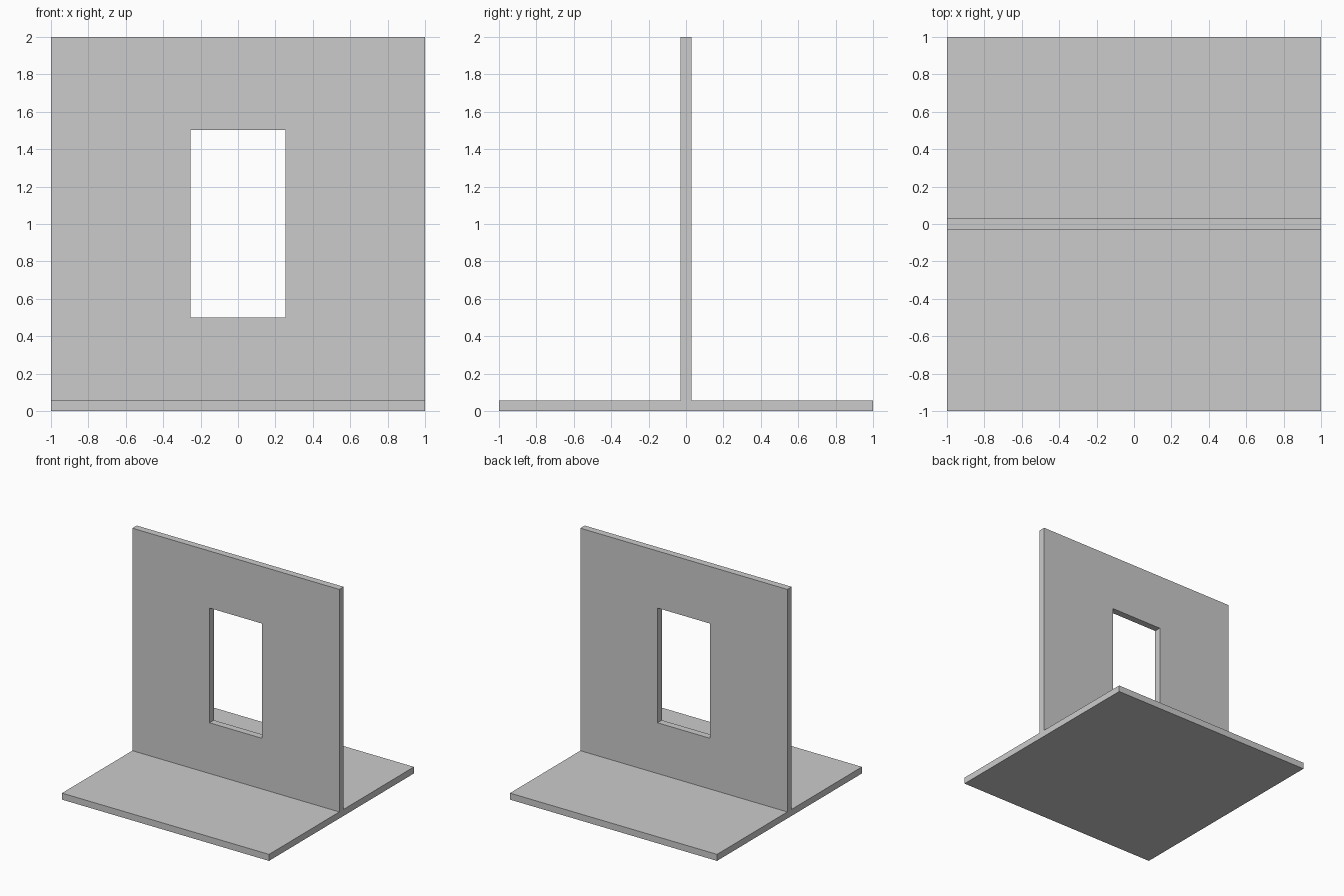
import bpy, bmesh

if "Cube" in bpy.data.objects:
    bpy.data.objects.remove(bpy.data.objects["Cube"])

BASE_H = 0.057      # floor slab thickness
WALL = 0.03         # half wall thickness
WINDOW = (0.255, 0.5, 1.502)   # half width, bottom, top


def extrude_profile(name, points, half_length):
    """Extrude a closed (y, z) outline along x, centred on x = 0."""
    bm = bmesh.new()
    face = bm.faces.new([bm.verts.new((-half_length, y, z)) for y, z in points])
    ext = bmesh.ops.extrude_face_region(bm, geom=[face], use_keep_orig=True)
    moved = [v for v in ext["geom"] if isinstance(v, bmesh.types.BMVert)]
    bmesh.ops.translate(bm, verts=moved, vec=(2 * half_length, 0, 0))
    bmesh.ops.recalc_face_normals(bm, faces=bm.faces)
    mesh = bpy.data.meshes.new(name)
    bm.to_mesh(mesh)
    bm.free()
    obj = bpy.data.objects.new(name, mesh)
    bpy.context.collection.objects.link(obj)
    return obj


# floor slab and upright wall as one inverted-T section
half = [(1, 0), (1, BASE_H), (WALL, BASE_H), (WALL, 2)]
section = half + [(-y, z) for y, z in reversed(half)]
wall = extrude_profile("wall_and_floor", section, 1)

# window opening
w, z0, z1 = WINDOW
cutter = extrude_profile("window_cutter", [(-0.2, z0), (0.2, z0), (0.2, z1), (-0.2, z1)], w)
cutter.hide_render = True
mod = wall.modifiers.new("window", 'BOOLEAN')
mod.operation = 'DIFFERENCE'
mod.solver = 'EXACT'
mod.object = cutter
bpy.context.view_layer.objects.active = wall
bpy.ops.object.modifier_apply(modifier=mod.name)
bpy.data.objects.remove(cutter)
